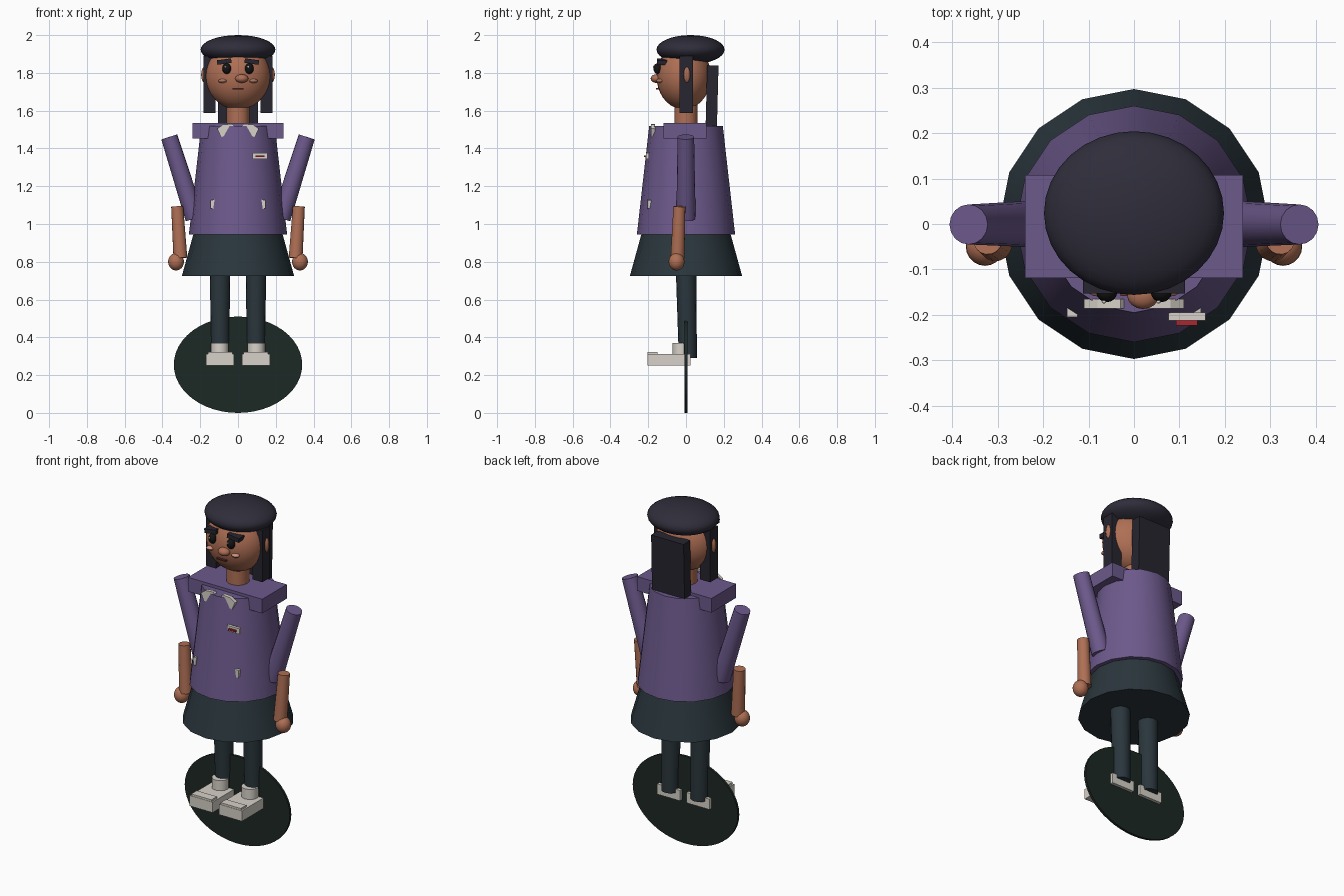
import bpy, bmesh, math
from mathutils import Vector, Matrix

if "Cube" in bpy.data.objects:
    bpy.data.objects.remove(bpy.data.objects["Cube"])


def material(name, rgb):
    m = bpy.data.materials.new(name)
    m.diffuse_color = (*rgb, 1)
    m.use_nodes = True
    m.node_tree.nodes["Principled BSDF"].inputs["Base Color"].default_value = m.diffuse_color
    return m


PURPLE = material("purple_cloth", (0.15, 0.10, 0.26))
SKIN = material("skin", (0.43, 0.16, 0.09))
HAIR = material("dark_hair", (0.020, 0.018, 0.028))
HAT = material("hat_felt", (0.028, 0.026, 0.042))
SKIRT = material("dark_slate", (0.023, 0.037, 0.046))
BASE = material("dark_green", (0.012, 0.021, 0.018))
WHITE = material("off_white", (0.68, 0.64, 0.58))
BLACK = material("black", (0.008, 0.007, 0.008))
PINK = material("blush", (0.62, 0.28, 0.19))
RED = material("red", (0.40, 0.02, 0.03))
LIP = material("lip", (0.12, 0.03, 0.03))


def finish(name, bm, mat, smooth=True):
    bmesh.ops.recalc_face_normals(bm, faces=bm.faces)
    me = bpy.data.meshes.new(name)
    bm.to_mesh(me)
    bm.free()
    me.materials.append(mat)
    ob = bpy.data.objects.new(name, me)
    bpy.context.collection.objects.link(ob)
    if smooth:
        bpy.ops.object.select_all(action='DESELECT')
        ob.select_set(True)
        bpy.context.view_layer.objects.active = ob
        bpy.ops.object.shade_smooth_by_angle(angle=math.radians(35))
    return ob


def rod(name, a, b, ra, rb, mat, sides=16):
    """Tapered cylinder from point a to point b."""
    a, b = Vector(a), Vector(b)
    d = b - a
    rot = d.to_track_quat('Z', 'Y').to_matrix().to_4x4()
    bm = bmesh.new()
    bmesh.ops.create_cone(bm, cap_ends=True, segments=sides, radius1=ra, radius2=rb,
                          depth=d.length, matrix=Matrix.Translation((a + b) / 2) @ rot)
    return finish(name, bm, mat)


def ball(name, c, r, mat, u=24, v=14):
    bm = bmesh.new()
    bmesh.ops.create_uvsphere(bm, u_segments=u, v_segments=v, radius=1,
                              matrix=Matrix.Translation(c) @ Matrix.Diagonal((*r, 1)))
    return finish(name, bm, mat)


def box(name, lo, hi, mat, axis='X', angle=0):
    lo, hi = Vector(lo), Vector(hi)
    bm = bmesh.new()
    bmesh.ops.create_cube(bm, size=1, matrix=Matrix.Translation((lo + hi) / 2)
                          @ Matrix.Rotation(math.radians(angle), 4, axis)
                          @ Matrix.Diagonal((*(hi - lo), 1)))
    return finish(name, bm, mat, False)


def plate(name, pts, y0, y1, mat):
    """Flat outline in x and z, given thickness along y."""
    bm = bmesh.new()
    f = bm.faces.new([bm.verts.new((x, y0, z)) for x, z in pts])
    new = bmesh.ops.extrude_face_region(bm, geom=[f])['geom']
    bmesh.ops.translate(bm, vec=(0, y1 - y0, 0),
                        verts=[g for g in new if isinstance(g, bmesh.types.BMVert)])
    bm.faces.ensure_lookup_table()
    return finish(name, bm, mat, False)


# Upright oval base disc
disc = plate("base_disc", [(0.34 * math.cos(i * math.pi / 24), 0.255 + 0.255 * math.sin(i * math.pi / 24))
                           for i in range(48)], -0.007, 0.007, BASE)

# Body
rod("skirt", (0, 0, 0.725), (0, 0, 0.95), 0.297, 0.235, SKIRT)
rod("torso", (0, 0, 0.945), (0, 0, 1.518), 0.26, 0.195, PURPLE)
box("shoulder_yoke", (-0.24, -0.119, 1.452), (0.24, 0.108, 1.535), PURPLE)
rod("neck", (0, 0, 1.50), (0, 0, 1.66), 0.061, 0.061, SKIN)

# Head, beret and back hair
ball("head", (0, -0.012, 1.782), (0.172, 0.144, 0.175), SKIN, 32, 18)
ball("beret", (0, 0.024, 1.923), (0.198, 0.18, 0.077), HAT, 32, 16)
box("back_hair", (-0.105, 0.108, 1.518), (0.105, 0.168, 1.84), HAIR, 'X', -1.5)

# Face centre
ball("nose", (0.02, -0.157, 1.77), (0.035, 0.03, 0.023), SKIN, 16, 10)
box("mouth", (-0.03, -0.158, 1.712), (0.03, -0.13, 1.719), LIP)

# Badge
box("badge", (0.076, -0.212, 1.343), (0.157, -0.195, 1.375), WHITE)
box("badge_stripe", (0.092, -0.223, 1.354), (0.14, -0.21, 1.363), RED)

for s, side in ((-1, "left"), (1, "right")):
    # Legs and shoes
    rod(side + "_leg", (s * 0.095, 0.01, 0.29), (s * 0.095, 0, 0.76), 0.048, 0.054, SKIRT)
    rod(side + "_sock", (s * 0.096, -0.026, 0.29), (s * 0.096, -0.026, 0.37), 0.046, 0.046, WHITE)
    box(side + "_shoe", (s * 0.095 - 0.074, -0.205, 0.25), (s * 0.095 + 0.074, 0.025, 0.311), WHITE)
    box(side + "_shoe_toe", (s * 0.095 - 0.065, -0.203, 0.29), (s * 0.095 + 0.065, -0.152, 0.322), WHITE)

    # Arms
    rod(side + "_sleeve", (s * 0.228, 0, 1.03), (s * 0.364, -0.001, 1.461), 0.051, 0.044, PURPLE)
    rod(side + "_forearm", (s * 0.305, -0.045, 0.82), (s * 0.322, -0.035, 1.093), 0.037, 0.032, SKIN)
    ball(side + "_hand", (s * 0.328, -0.05, 0.80), (0.042, 0.042, 0.046), SKIN, 20, 12)

    # Hair, ears and face details
    box(side + "_side_hair", (s * 0.15 - 0.032, -0.035, 1.587), (s * 0.15 + 0.032, 0.037, 1.89), HAIR)
    ball(side + "_ear", (s * 0.177, 0.005, 1.79), (0.018, 0.018, 0.043), SKIN, 16, 10)
    box(side + "_brow", (s * 0.073 - 0.038, -0.153, 1.848), (s * 0.073 + 0.038, -0.10, 1.872), HAIR, 'Y', s * 8)
    ball(side + "_eye", (s * 0.06, -0.15, 1.823), (0.023, 0.022, 0.029), BLACK, 16, 10)
    ball(side + "_eye_glint", (s * 0.06 - 0.006, -0.171, 1.832), (0.005, 0.004, 0.006), WHITE, 8, 6)
    ball(side + "_cheek", (s * 0.082, -0.139, 1.757), (0.023, 0.02, 0.011), PINK, 16, 8)

    # Collar points and pocket tabs
    plate(side + "_collar", [(s * x, z) for x, z in ((0.11, 1.505), (0.09, 1.46), (0.066, 1.466),
                             (0.022, 1.52), (0.03, 1.53), (0.08, 1.526))], -0.186, -0.165, WHITE)
    plate(side + "_pocket_tab", [(s * x, z) for x, z in ((0.147, 1.125), (0.124, 1.13),
                                 (0.131, 1.08), (0.145, 1.083))], -0.205, -0.185, WHITE)
